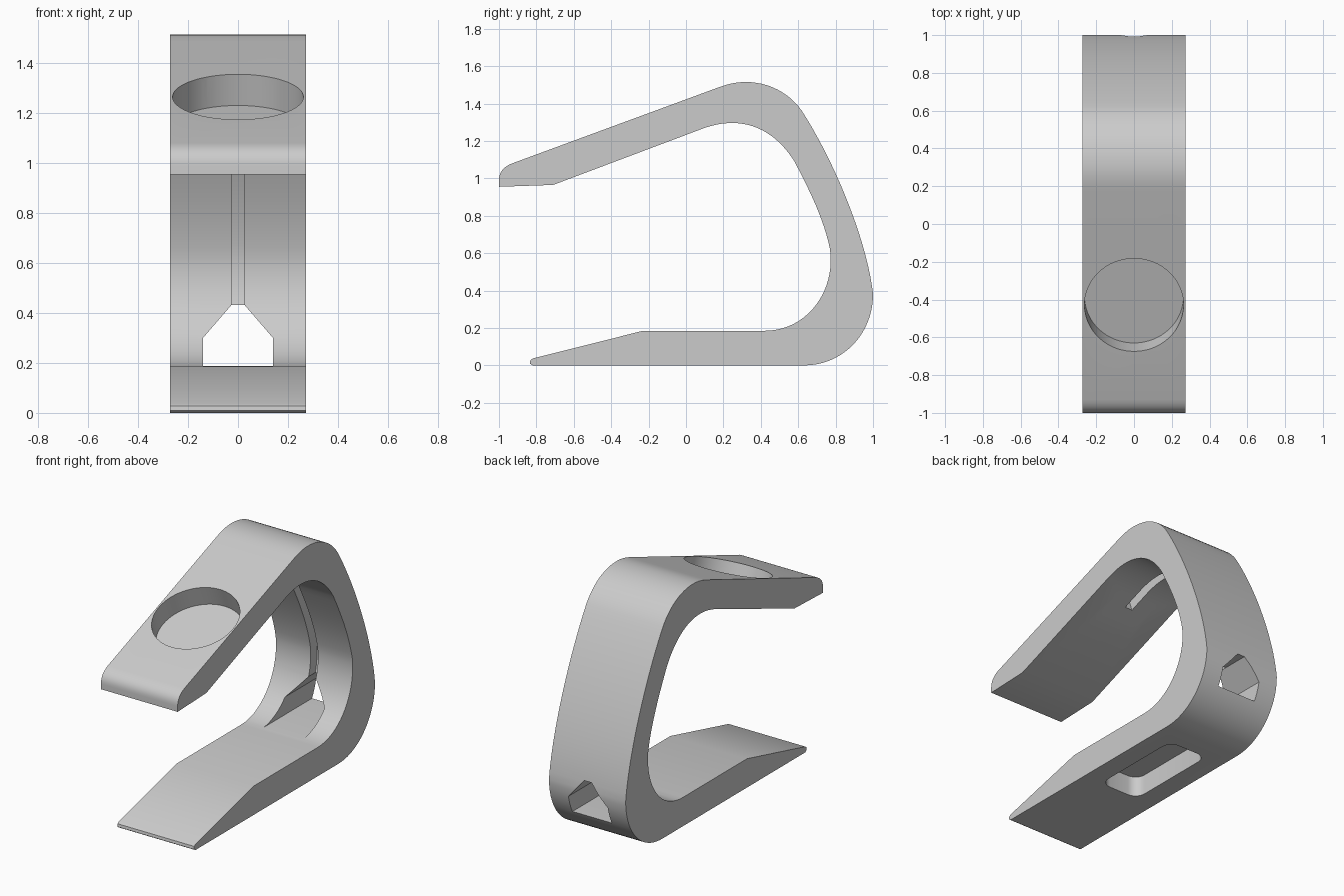
import bpy, bmesh, math
from mathutils import Matrix, Vector

if "Cube" in bpy.data.objects:
    bpy.data.objects.remove(bpy.data.objects["Cube"])

SIDE = Matrix(((0, 0, 1, 0), (1, 0, 0, 0), (0, 1, 0, 0), (0, 0, 0, 1)))  # (y, z) profile, depth along x


def bezier(a, b, c, d, n=12):
    a, b, c, d = map(Vector, (a, b, c, d))
    return [a * (1 - t) ** 3 + b * 3 * t * (1 - t) ** 2 + c * 3 * t * t * (1 - t) + d * t ** 3
            for t in (i / n for i in range(n + 1))]


def rounded_rect(hx, hy, r, n=6):
    pts = []
    for k, (sx, sy) in enumerate(((1, 1), (-1, 1), (-1, -1), (1, -1))):
        for i in range(n + 1):
            a = math.radians(90 * (k + i / n))
            pts.append((sx * (hx - r) + r * math.cos(a), sy * (hy - r) + r * math.sin(a)))
    return pts


def prism(name, pts, z0, z1, matrix):
    bm = bmesh.new()
    face = bm.faces.new([bm.verts.new((p[0], p[1], z0)) for p in pts])
    top = bmesh.ops.extrude_face_region(bm, geom=[face])["geom"]
    bmesh.ops.translate(bm, vec=(0, 0, z1 - z0),
                        verts=[v for v in top if isinstance(v, bmesh.types.BMVert)])
    bm.transform(matrix)
    bmesh.ops.recalc_face_normals(bm, faces=bm.faces)
    mesh = bpy.data.meshes.new(name)
    bm.to_mesh(mesh)
    bm.free()
    obj = bpy.data.objects.new(name, mesh)
    bpy.context.collection.objects.link(obj)
    return obj


# Side profile of the bent stand
base_curve = bezier((.63, 0), (.84, 0), (1, .17), (1, .38), 20)
back_curve = bezier((1, .38), (.97, .66), (.80, 1.08), (.62, 1.36), 20)
top_curve = bezier((.62, 1.36), (.55, 1.46), (.44, 1.515), (.32, 1.515), 12)
top_end = bezier((.32, 1.515), (.27, 1.515), (.23, 1.507), (.17, 1.485), 6)
lip = bezier((-.93, 1.08), (-.98, 1.06), (-1, 1.03), (-1, .99), 8)
inner = (bezier((.1, 1.27), (.32, 1.345), (.48, 1.25), (.58, 1.09), 20)
         + bezier((.58, 1.09), (.67, .92), (.74, .77), (.77, .62), 12)[1:]
         + bezier((.77, .62), (.80, .40), (.65, .185), (.42, .185), 20)[1:])
profile = ([(-.835, .01), (-.82, 0)] + base_curve + back_curve[1:] + top_curve[1:] + top_end[1:]
           + lip + [(-1, .955), (-.71, .965)] + inner + [(-.23, .185), (-.82, .037), (-.832, .028)])
stand = prism("charger_stand", profile, -.272, .272, SIDE)

# Round pocket in the sloped arm
slope = math.radians(20)
circle = [(.262 * math.cos(a), .262 * math.sin(a)) for a in (math.tau * i / 64 for i in range(64))]
pocket = prism("round_pocket_cutter", circle, -.13, .2,
               Matrix.Translation((0, -.428, 1.263)) @ Matrix.Rotation(slope, 4, 'X'))

# Cable tunnel from the pocket to the underside of the arm
tunnel = prism("cable_tunnel_cutter", rounded_rect(.14, .065, .035), -.1, .36,
               Matrix.Translation((0, -.19, 1.263)) @ Matrix.Rotation(math.radians(-110), 4, 'X'))

# Cable groove following the inner face of the back
path = [Vector((-.05, 1.215))] + [p for p in inner if p.y > .41]
outer_side, void_side = [], []
for i, p in enumerate(path):
    t = (path[min(i + 1, len(path) - 1)] - path[max(i - 1, 0)]).normalized()
    normal = Vector((-t.y, t.x))
    outer_side.append(p + normal * .065)
    void_side.append(p - normal * .04)
groove = prism("cable_groove_cutter", outer_side + void_side[::-1], -.026, .026, SIDE)

# House-shaped cable exit through the back
exit_hole = prism("cable_exit_cutter",
                  [(-.14, .187), (.14, .187), (.14, .3), (.026, .432), (-.026, .432), (-.14, .3)],
                  -1.2, -.3, Matrix.Rotation(math.radians(90), 4, 'X'))

# Recess under the base
recess = prism("base_recess_cutter", rounded_rect(.14, .32, .07), -.1, .13,
               Matrix.Translation((0, .18, 0)))

# Cut everything out of the stand
bpy.context.view_layer.objects.active = stand
stand.select_set(True)
for cutter in (pocket, tunnel, groove, exit_hole, recess):
    cutter.hide_render = True
    mod = stand.modifiers.new(cutter.name, 'BOOLEAN')
    mod.operation = 'DIFFERENCE'
    mod.solver = 'EXACT'
    mod.object = cutter
    bpy.ops.object.modifier_apply(modifier=mod.name)
    bpy.data.objects.remove(cutter)
bpy.ops.object.shade_smooth_by_angle(angle=math.radians(25))
